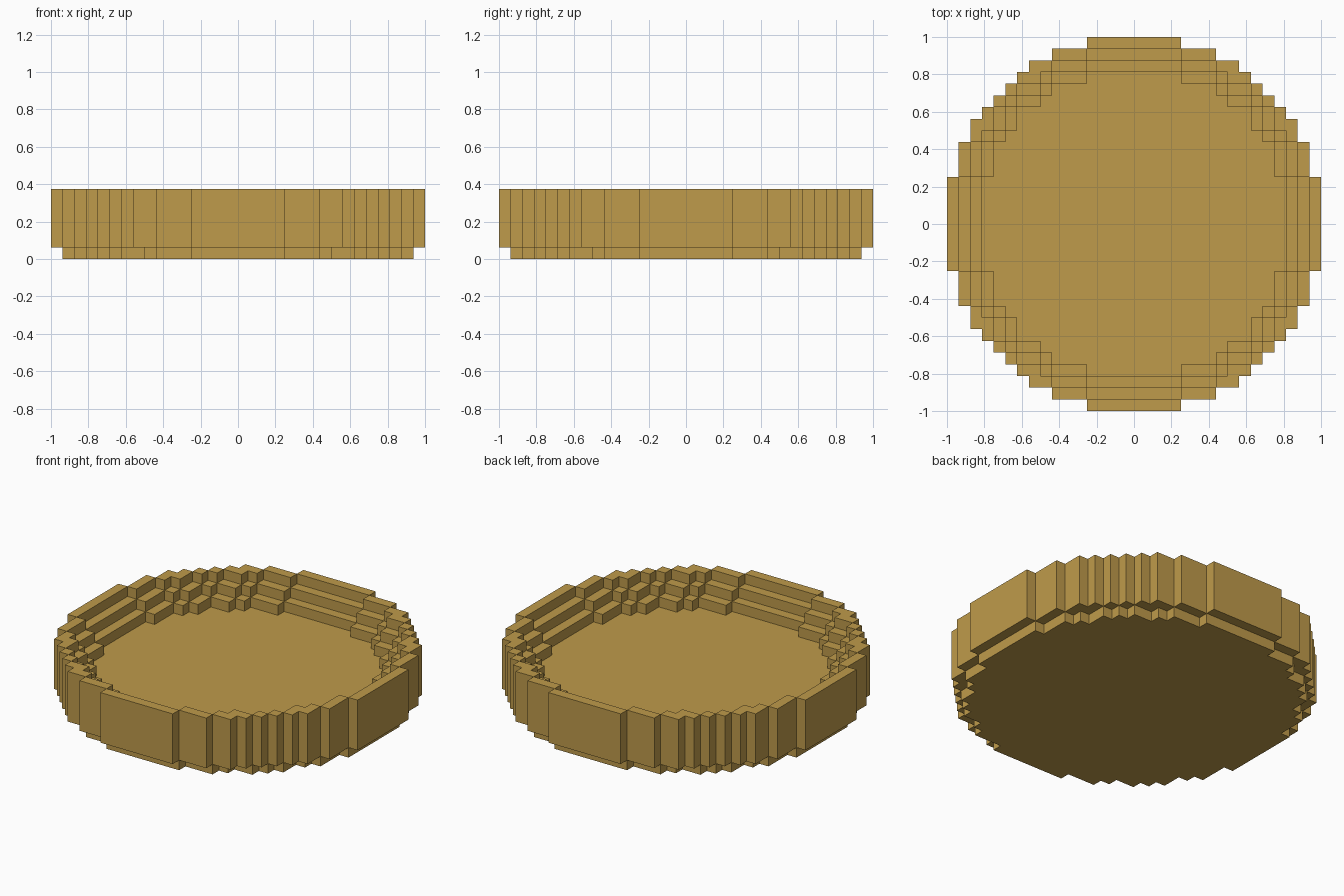
import bpy
import bmesh
from mathutils import Vector

cube = bpy.data.objects.get("Cube")
if cube:
    bpy.data.objects.remove(cube, do_unlink=True)

UNIT = 1 / 16      # edge of one block
HEIGHT = 6         # blocks from foot to rim
RADIUS = 16        # blocks from centre to rim


def disc(radius):
    """Block cells of one quarter whose centres lie inside a circle."""
    return {(i, j) for i in range(radius) for j in range(radius)
            if (i + 0.5) ** 2 + (j + 0.5) ** 2 <= radius ** 2}


def shrink(cells):
    """Drop every cell that touches the curved border."""
    return {(i, j) for i, j in cells
            if (i + 1, j) in cells and (i, j + 1) in cells}


# Layers from the bottom up: foot, solid body, then widening stepped walls
outer = disc(RADIUS)
foot = disc(RADIUS - 1)
ledge = shrink(foot)
floor = shrink(ledge)
layers = [foot, outer, outer, outer - floor, outer - ledge, outer - foot]


def filled(i, j, k):
    # Across the mirror planes a cell continues as its own reflection
    return 0 <= k < HEIGHT and (max(i, 0), max(j, 0)) in layers[k]


def add_side(bm, cell, axis, sign):
    """Add one outward-facing block side."""
    u, v = (axis + 1) % 3, (axis + 2) % 3
    corners = []
    for du, dv in ((0, 0), (1, 0), (1, 1), (0, 1)):
        p = Vector(cell)
        p[u] += du
        p[v] += dv
        p[axis] += sign > 0
        corners.append(bm.verts.new(p * UNIT))
    bm.faces.new(corners if sign > 0 else corners[::-1])


# Exposed sides of one quarter, merged into large flat faces
bm = bmesh.new()
for k, layer in enumerate(layers):
    for i, j in sorted(layer):
        for axis in range(3):
            for sign in (-1, 1):
                neighbour = [i, j, k]
                neighbour[axis] += sign
                if not filled(*neighbour):
                    add_side(bm, (i, j, k), axis, sign)
bmesh.ops.remove_doubles(bm, verts=bm.verts[:], dist=UNIT / 100)
bmesh.ops.dissolve_limit(bm, angle_limit=0.02, verts=bm.verts[:], edges=bm.edges[:])
mesh = bpy.data.meshes.new("stepped_dish")
bm.to_mesh(mesh)
bm.free()

# Golden tan material
colour = (0.52, 0.328, 0.07, 1)
tan = bpy.data.materials.new("golden_tan")
tan.use_nodes = True
tan.diffuse_color = colour
tan.node_tree.nodes["Principled BSDF"].inputs["Base Color"].default_value = colour
mesh.materials.append(tan)

# Full dish by mirroring the quarter
dish = bpy.data.objects.new("stepped_dish", mesh)
bpy.context.collection.objects.link(dish)
mirror = dish.modifiers.new("mirror_quarters", 'MIRROR')
mirror.use_axis = (True, True, False)
mirror.merge_threshold = UNIT / 100
